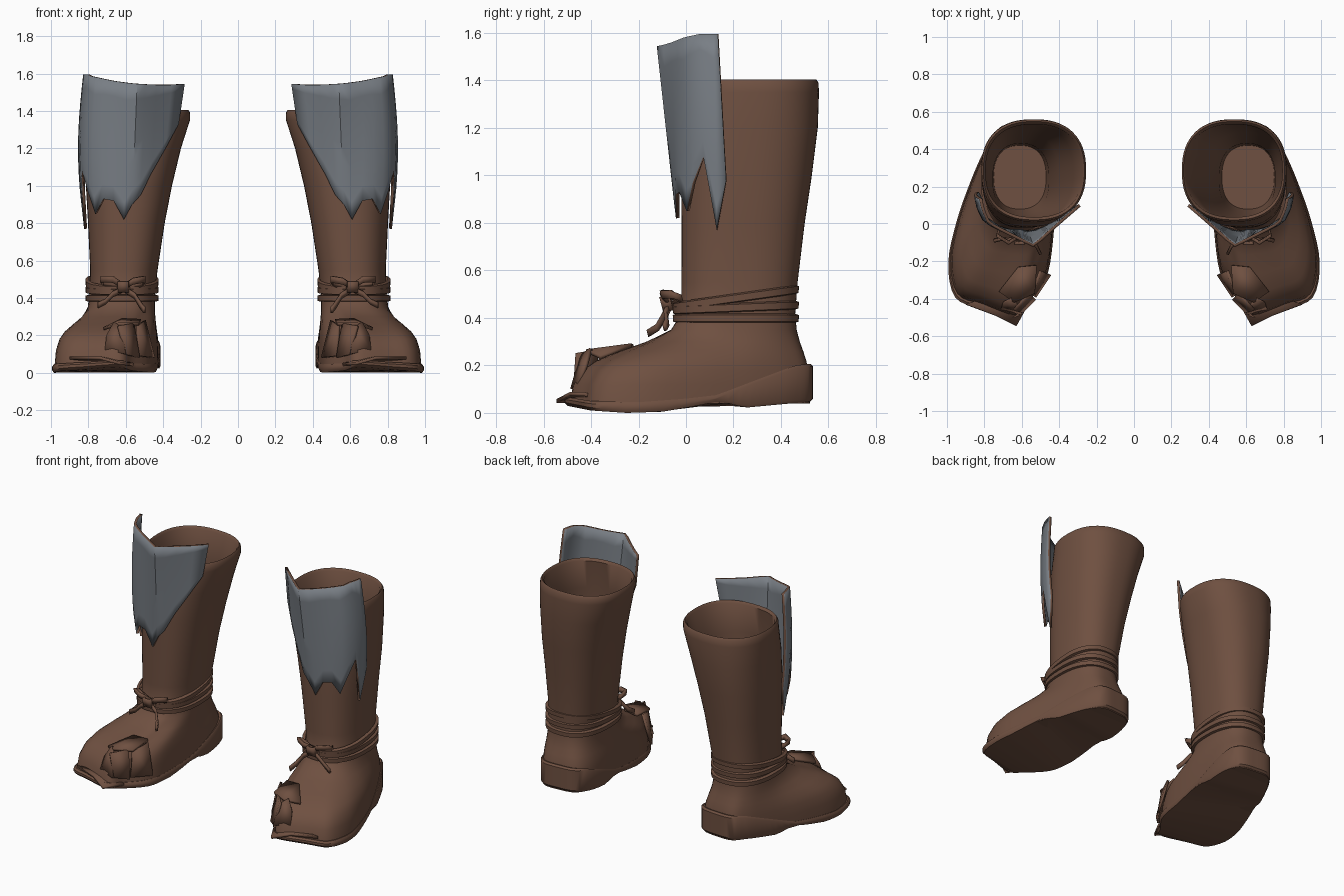
import bpy, bmesh, math
from mathutils import Vector

if "Cube" in bpy.data.objects:
    bpy.data.objects.remove(bpy.data.objects["Cube"])

N = 64


def material(name, rgb):
    m = bpy.data.materials.new(name)
    m.diffuse_color = (*rgb, 1)
    m.use_nodes = True
    m.node_tree.nodes["Principled BSDF"].inputs["Base Color"].default_value = m.diffuse_color
    return m


LEATHER = material("brown leather", (0.158, 0.08, 0.052))
STEEL = material("grey steel", (0.19, 0.21, 0.235))


def finish(name, bm, mats, thick=0, angle=40, offset=0):
    """Turn a bmesh into a smooth object, optionally thickened, mirrored to the other boot."""
    bmesh.ops.recalc_face_normals(bm, faces=bm.faces[:])
    me = bpy.data.meshes.new(name)
    bm.to_mesh(me)
    bm.free()
    ob = bpy.data.objects.new(name, me)
    bpy.context.collection.objects.link(ob)
    for m in mats:
        me.materials.append(m)
    bpy.ops.object.select_all(action='DESELECT')
    ob.select_set(True)
    bpy.context.view_layer.objects.active = ob
    bpy.ops.object.shade_smooth_by_angle(angle=math.radians(angle))
    if thick:
        s = ob.modifiers.new("thickness", 'SOLIDIFY')
        s.thickness, s.offset = thick, offset
        s.material_offset_rim = len(mats) - 1
    mir = ob.modifiers.new("other_boot", 'MIRROR')
    mir.use_mirror_merge = False
    return ob


def loft(rings, closed=True, cap_start=False, cap_end=False):
    bm = bmesh.new()
    vs = [[bm.verts.new(p) for p in r] for r in rings]
    n = len(vs[0])
    for a, b in zip(vs, vs[1:]):
        for i in range(n if closed else n - 1):
            j = (i + 1) % n
            bm.faces.new((a[i], a[j], b[j], b[i]))
    for ring, cap in ((vs[0], cap_start), (vs[-1], cap_end)):
        if cap:
            bm.faces.new(ring)
    return bm


def oval(z, cx, cy, rx, ry, power=2.4):
    """Rounded ring, starting at the back and running round the outer side."""
    pts = []
    for i in range(N):
        a = 2 * math.pi * i / N
        s, c = math.sin(a), math.cos(a)
        pts.append(Vector((cx + rx * math.copysign(abs(s) ** (2 / power), s),
                           cy + ry * math.copysign(abs(c) ** (2 / power), c), z)))
    return pts


def closed_spline(ctrl):
    """Closed smooth curve resampled to N points."""
    k, per, out = len(ctrl), N // len(ctrl), []
    for i in range(k):
        p = [Vector(ctrl[(i + d) % k]) for d in (-1, 0, 1, 2)]
        for s in range(per):
            t = s / per
            out.append(0.5 * (2 * p[1] + (p[2] - p[0]) * t
                              + (2 * p[0] - 5 * p[1] + 4 * p[2] - p[3]) * t * t
                              + (3 * p[1] - p[0] - 3 * p[2] + p[3]) * t ** 3))
    return out


def table(pairs, v):
    """Piecewise linear lookup."""
    if v <= pairs[0][0]:
        return pairs[0][1]
    for (a, fa), (b, fb) in zip(pairs, pairs[1:]):
        if v <= b:
            return fa + (fb - fa) * (v - a) / (b - a)
    return pairs[-1][1]


# Foot outline, from the back round the outer side to the torn toe
FOOT = closed_spline([(.60, .52), (.70, .515), (.76, .45), (.81, .36), (.87, .22), (.94, .02),
                      (.985, -.2), (.95, -.38), (.82, -.44), (.64, -.50), (.57, -.41),
                      (.475, -.28), (.44, -.1), (.425, .15), (.425, .38), (.48, .495)])
MID = Vector((.66, .05))
ANKLE = (.42, .62, .22, .175, .24)

# Boot body: foot upper blending into the shaft, then rim and inside
rings = []
for z, t in ((.04, .02), (.12, .05), (.18, .13), (.22, .25), (.26, .45), (.30, .68), (.35, .9)):
    rings.append([Vector((*f, z)).lerp(Vector((a.x, a.y, z)), t)
                  for f, a in zip(FOOT, oval(*ANKLE))])
for args in (ANKLE, (.55, .61, .225, .18, .245), (.8, .597, .24, .205, .26),
             (1.0, .583, .255, .23, .275), (1.2, .56, .27, .255, .285),
             (1.35, .537, .285, .28, .275), (1.39, .535, .285, .279, .273),
             (1.405, .535, .285, .27, .263), (1.39, .535, .285, .258, .248),
             (1.2, .56, .275, .235, .255), (.9, .59, .255, .19, .235),
             (.6, .605, .24, .15, .19), (.4, .61, .25, .14, .17)):
    rings.append(oval(*args))
finish("boot_body", loft(rings, cap_start=True, cap_end=True), [LEATHER], angle=50)

# Sole with a wedge heel
BOTTOM = [(-.55, .04), (-.4, .01), (-.25, 0), (-.1, .005), (.05, .03), (.14, .05), (.25, .022), (.55, .05)]
WELT = [(-.55, .075), (-.4, .05), (-.2, .045), (0, .06), (.13, .075), (.3, .14), (.46, .2), (.55, .21)]


def sole_ring(scale, heights, dz=0):
    pts = []
    for f in FOOT:
        p = MID + (f - MID) * scale
        pts.append(Vector((p.x, p.y, table(heights, p.y) + dz)))
    return pts


sole = loft([sole_ring(.85, WELT, -.01), sole_ring(1.0, WELT), sole_ring(1.025, WELT, -.012),
             sole_ring(1.025, BOTTOM, .012), sole_ring(1.0, BOTTOM)])
# Underside: join the two long sides with cross strips so the arch stays clean
sole.verts.ensure_lookup_table()
low = [sole.verts[4 * N + i] for i in range(N)]
low = low[2:] + low[:2]
for i in range(N // 2 - 1):
    quad = [low[i], low[i + 1], low[N - 2 - i], low[N - 1 - i]]
    quad = list(dict.fromkeys(quad))
    if len(quad) > 2:
        sole.faces.new(quad)
finish("sole", sole, [LEATHER], angle=40)

# Ankle straps: flat bands wound round, tilted
for i, (front, back) in enumerate(((.40, .40), (.435, .455), (.45, .52))):
    def band(grow, dz):
        return [Vector((p.x, p.y, front + (back - front) * (p.y + .04) / .5 + dz))
                for p in oval(0, .62, .21, .178 + grow, .248 + grow)]
    r = [band(0, -.02), band(.016, -.016), band(.018, .012), band(0, .018)]
    finish(f"ankle_strap_{i + 1}", loft(r), [LEATHER])


def ribbon(name, path, width):
    pts = [Vector(p) for p in path]
    up = Vector((0, -.25, .97)) * width / 2
    finish(name, loft([[p - up for p in pts], [p + up for p in pts]], closed=False),
           [LEATHER], thick=.014)


# Knot and loose ends at the front of the ankle
ribbon("bow_loop_inner", [(.61, -.06, .46), (.56, -.10, .49), (.50, -.07, .50), (.51, -.03, .48), (.60, -.05, .45)], .035)
ribbon("bow_loop_outer", [(.61, -.06, .46), (.67, -.10, .50), (.73, -.06, .50), (.72, -.02, .48), (.62, -.05, .45)], .035)
ribbon("strap_end_inner", [(.61, -.07, .45), (.55, -.09, .41), (.52, -.12, .36), (.50, -.16, .335)], .03)
ribbon("strap_end_outer", [(.61, -.07, .45), (.67, -.085, .42), (.71, -.08, .38), (.75, -.09, .36)], .03)
ribbon("knot", [(.585, -.06, .46), (.59, -.10, .46), (.635, -.10, .46), (.64, -.06, .46)], .06)

# Torn leather flaps at the toe
FLAPS = [
    [(.56, -.42, .045), (.63, -.545, .05), (.74, -.49, .08), (.90, -.43, .08), (.72, -.37, .06)],
    [(.53, -.40, .08), (.60, -.47, .10), (.64, -.46, .25), (.56, -.37, .265)],
    [(.60, -.48, .10), (.71, -.45, .12), (.70, -.42, .20), (.66, -.40, .27), (.62, -.44, .24)],
    [(.45, -.27, .08), (.53, -.39, .09), (.54, -.36, .25), (.50, -.25, .28)],
    [(.53, -.37, .26), (.64, -.42, .26), (.72, -.36, .235), (.62, -.23, .285), (.52, -.22, .28)],
]
for i, pts in enumerate(FLAPS):
    bm = bmesh.new()
    face = bm.faces.new([bm.verts.new(p) for p in pts])
    bmesh.ops.triangulate(bm, faces=[face])
    finish(f"torn_flap_{i + 1}", bm, [LEATHER], thick=.016, angle=20)

# Shin plate: columns of (top x, y, z, low x, y, jagged bottom z)
COLUMNS = [
    (.29, .10, 1.545, .40, .04, 1.33), (.36, .04, 1.54, .43, .02, 1.2),
    (.44, -.03, 1.54, .48, -.005, 1.07), (.50, -.085, 1.543, .53, -.025, .95),
    (.54, -.115, 1.545, .57, -.033, .90), (.59, -.09, 1.55, .61, -.033, .82),
    (.66, -.055, 1.56, .66, -.032, .92), (.71, -.03, 1.57, .71, -.02, .93),
    (.755, -.005, 1.58, .755, .01, .85), (.78, .015, 1.585, .785, .04, .97),
    (.80, .06, 1.595, .805, .085, 1.08), (.81, .09, 1.595, .81, .10, .95),
    (.815, .115, 1.595, .815, .13, .77), (.82, .135, 1.595, .82, .18, .98)]
rows = []
for r in range(9):
    row = []
    for tx, ty, tz, lx, ly, bz in COLUMNS:
        z = tz + (bz - tz) * r / 8
        t = (tz - z) / (tz - .8)
        bulge = .025 * math.sin(math.pi * min(t, 1)) * max(0, (tx - .6) / .2)
        row.append(Vector((tx + (lx - tx) * t + bulge, ty + (ly - ty) * t, z)))
    rows.append(row)
finish("shin_plate", loft(rows, closed=False), [STEEL, LEATHER], thick=.016, angle=40)
